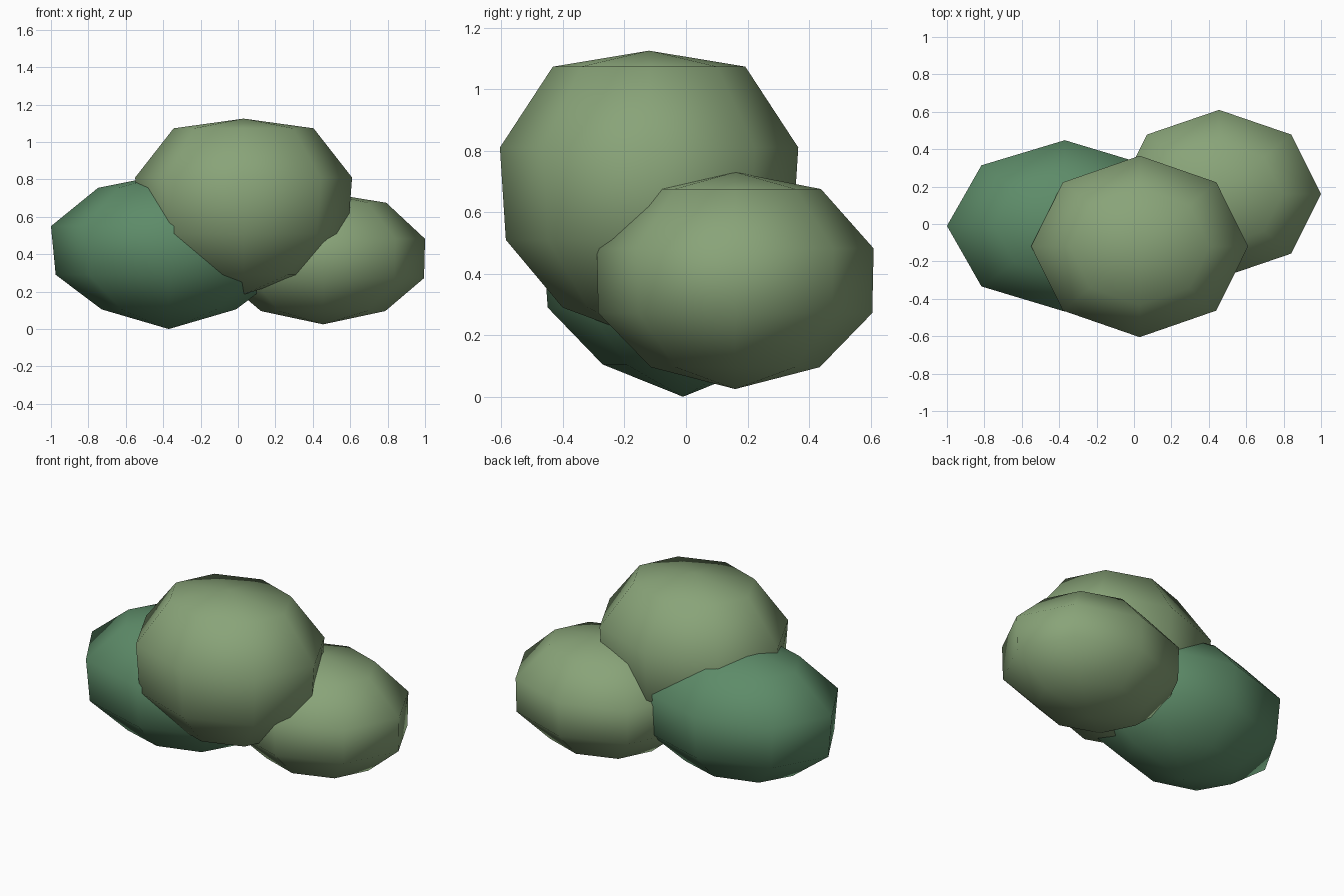
import bpy
import bmesh
from math import cos, sin, tau

SIDES = 8

cube = bpy.data.objects.get("Cube")
if cube:
    bpy.data.objects.remove(cube, do_unlink=True)


def make_material(name, rgb):
    mat = bpy.data.materials.new(name)
    mat.use_nodes = True
    mat.diffuse_color = (*rgb, 1)
    mat.node_tree.nodes["Principled BSDF"].inputs["Base Color"].default_value = (*rgb, 1)
    return mat


def foliage_ball(name, mat, centre, radii, bottom, top, rings):
    """Low-poly ball: stacked eight-sided rings (radius share, height) closed by two poles."""
    cx, cy = centre
    rx, ry = radii
    bm = bmesh.new()
    loops = [
        [bm.verts.new((cx + rx * share * cos(tau * i / SIDES),
                       cy + ry * share * sin(tau * i / SIDES), z))
         for i in range(SIDES)]
        for share, z in rings
    ]
    low = bm.verts.new((cx, cy, bottom))
    high = bm.verts.new((cx, cy, top))
    for i in range(SIDES):
        j = (i + 1) % SIDES
        bm.faces.new((low, loops[0][j], loops[0][i]))
        bm.faces.new((high, loops[-1][i], loops[-1][j]))
        for a, b in zip(loops, loops[1:]):
            bm.faces.new((a[i], a[j], b[j], b[i]))
    bmesh.ops.recalc_face_normals(bm, faces=bm.faces)
    for face in bm.faces:
        face.smooth = True
    mesh = bpy.data.meshes.new(name)
    bm.to_mesh(mesh)
    bm.free()
    mesh.materials.append(mat)
    obj = bpy.data.objects.new(name, mesh)
    bpy.context.collection.objects.link(obj)
    return obj


sage = make_material("sage green", (0.25, 0.37, 0.19))
forest = make_material("forest green", (0.11, 0.26, 0.14))

# Tall central clump
foliage_ball("central_foliage", sage, (0.03, -0.12), (0.58, 0.485), 0.185, 1.125,
             [(0.58, 0.29), (0.96, 0.51), (1, 0.81), (0.645, 1.073)])

# Low clump on the left, set back
foliage_ball("left_foliage", sage, (0.455, 0.16), (0.545, 0.45), 0.025, 0.73,
             [(0.61, 0.096), (0.99, 0.272), (1, 0.482), (0.62, 0.675)])

# Dark clump on the right
foliage_ball("right_foliage", forest, (-0.37, -0.01), (0.63, 0.458), 0.0, 0.83,
             [(0.57, 0.105), (0.96, 0.29), (1, 0.55), (0.6, 0.755)])
